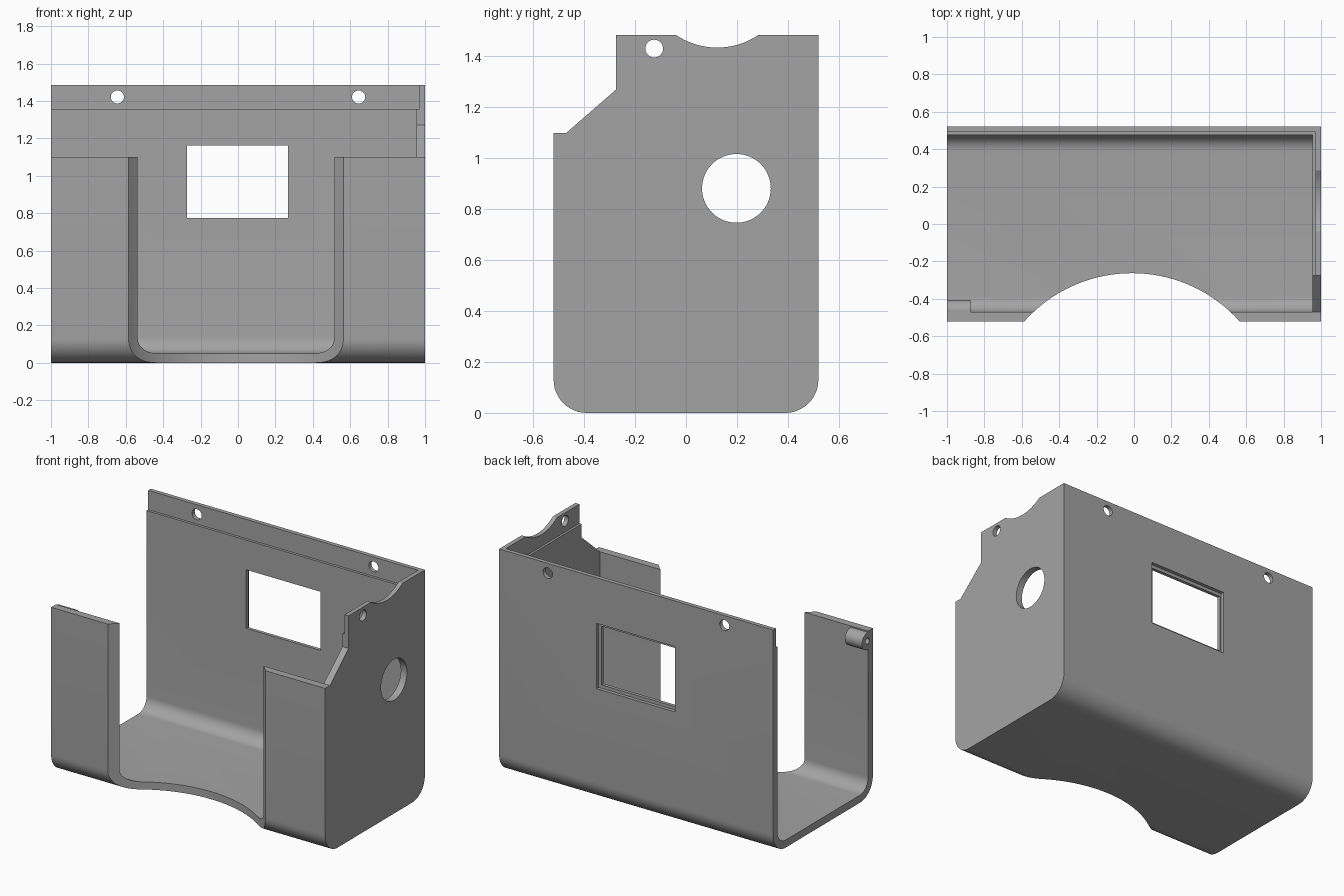
import bpy, bmesh, math
from mathutils import Vector

if "Cube" in bpy.data.objects:
    bpy.data.objects.remove(bpy.data.objects["Cube"])


def prism(name, pts, axis, a, b):
    """Extrude a closed 2D profile along an axis: x uses (y,z), y uses (x,z), z uses (x,y)."""
    def place(p, t):
        return {'x': (t, p[0], p[1]), 'y': (p[0], t, p[1]), 'z': (p[0], p[1], t)}[axis]
    bm = bmesh.new()
    face = bm.faces.new([bm.verts.new(place(p, a)) for p in pts])
    ext = bmesh.ops.extrude_face_region(bm, geom=[face])
    move = Vector(place((0, 0), b - a))
    bmesh.ops.translate(bm, vec=move, verts=[v for v in ext['geom'] if isinstance(v, bmesh.types.BMVert)])
    bmesh.ops.recalc_face_normals(bm, faces=bm.faces)
    mesh = bpy.data.meshes.new(name)
    bm.to_mesh(mesh)
    bm.free()
    mesh.materials.append(grey)
    ob = bpy.data.objects.new(name, mesh)
    bpy.context.collection.objects.link(ob)
    return ob


def arc(cx, cy, r, start, end, n):
    return [(cx + r * math.cos(math.radians(start + (end - start) * i / n)),
             cy + r * math.sin(math.radians(start + (end - start) * i / n))) for i in range(n + 1)]


def circle(cx, cy, r, n=48):
    return arc(cx, cy, r, 0, 360, n)[:-1]


def rect(x0, y0, x1, y1):
    return [(x0, y0), (x1, y0), (x1, y1), (x0, y1)]


def boolean(target, tool, op='DIFFERENCE'):
    tool.hide_render = True
    bpy.context.view_layer.objects.active = target
    mod = target.modifiers.new(tool.name, 'BOOLEAN')
    mod.operation, mod.solver, mod.object = op, 'EXACT', tool
    bpy.ops.object.modifier_apply(modifier=mod.name)
    bpy.data.objects.remove(tool, do_unlink=True)


# Dark grey plastic
grey = bpy.data.materials.new("dark_grey")
grey.diffuse_color = (0.37, 0.37, 0.37, 1)
grey.use_nodes = True
grey.node_tree.nodes["Principled BSDF"].inputs["Base Color"].default_value = grey.diffuse_color

# Outer body: rounded bottom, sloped shoulder and scalloped top of the side wall
half = math.degrees(math.asin(0.1625 / 0.289))
outline = (arc(-0.39, 0.13, 0.13, 180, 270, 12) + arc(0.39, 0.13, 0.13, 270, 360, 12)
           + [(0.52, 1.485)] + arc(0.1225, 1.724, 0.289, 270 + half, 270 - half, 20)
           + [(-0.275, 1.485), (-0.275, 1.27), (-0.47, 1.10), (-0.52, 1.10)])
housing = prism("housing_shell", outline, 'x', -1, 1)

# Cavity, open at the left end and the top
cavity = (arc(-0.385, 0.135, 0.085, 180, 270, 12) + arc(0.39, 0.135, 0.085, 270, 360, 12)
          + [(0.475, 2), (-0.47, 2)])
boolean(housing, prism("cavity_cutter", cavity, 'x', -1.2, 0.955))

# Thin lip around the top of the back and side walls
boolean(housing, prism("lip_cutter", rect(-1.2, -1, 0.97, 0.492), 'z', 1.358, 2))

# Curved opening through the front wall and floor
boolean(housing, prism("front_opening_cutter", circle(-0.011, -1.035, 0.772, 128), 'z', -0.5, 2))

# Rear window with a shallow outer recess
boolean(housing, prism("window_cutter", rect(-0.273, 0.775, 0.268, 1.162), 'y', 0.3, 0.7))
boolean(housing, prism("recess_cutter", rect(-0.283, 0.753, 0.29, 1.184), 'y', 0.497, 0.7))

# Screw holes and round side port
for x in (-0.645, 0.645):
    boolean(housing, prism("back_hole_cutter", circle(x, 1.421, 0.035, 32), 'y', 0.3, 0.7))
boolean(housing, prism("side_hole_cutter", circle(-0.125, 1.431, 0.035, 32), 'x', 0.8, 1.2))
boolean(housing, prism("port_cutter", circle(0.198, 0.882, 0.135, 64), 'x', 0.8, 1.2))

# Screw boss inside the front wall at the open end
boolean(housing, prism("screw_boss", circle(-0.463, 1.037, 0.056, 40), 'x', -1, -0.875), 'UNION')
boolean(housing, prism("boss_hole_cutter", circle(-0.463, 1.037, 0.02, 24), 'x', -1.2, -0.89))

# Smooth rounded areas, keep hard edges
bpy.ops.object.select_all(action='DESELECT')
housing.select_set(True)
bpy.context.view_layer.objects.active = housing
bpy.ops.object.shade_smooth_by_angle(angle=math.radians(25))
